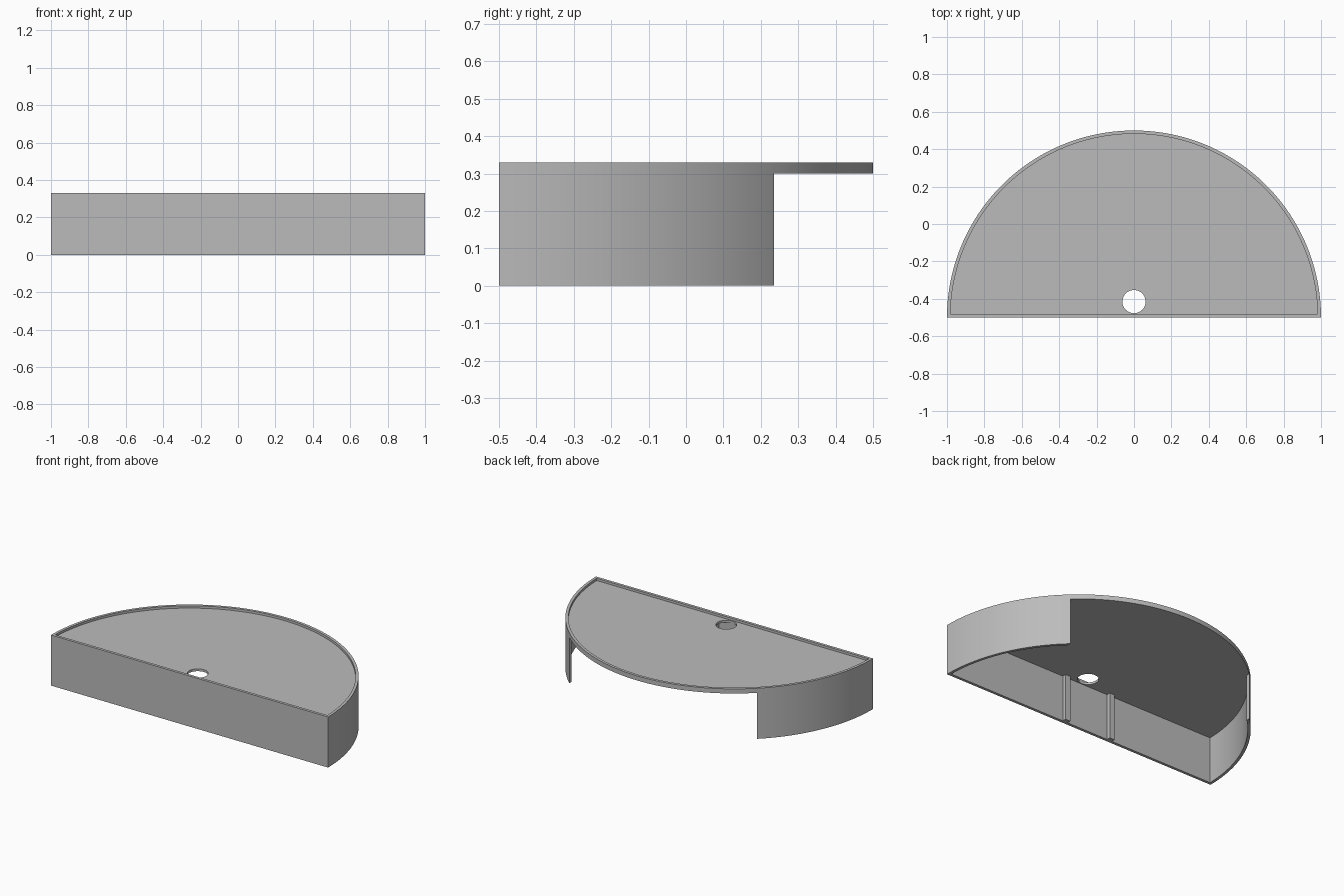
import bpy, bmesh, math

FLAT_Y = -0.5      # straight front edge, also the arc's centre line
HEIGHT = 0.33
WALL = 0.018
PLATE_BOTTOM, PLATE_TOP = 0.30, 0.315
GAP = 0.678        # half width of the opening at the back

cube = bpy.data.objects.get("Cube")
if cube:
    bpy.data.objects.remove(cube, do_unlink=True)

grey = bpy.data.materials.new("plain grey")
grey.use_nodes = True
colour = (0.5, 0.5, 0.5, 1)
grey.diffuse_color = colour
grey.node_tree.nodes["Principled BSDF"].inputs["Base Color"].default_value = colour


def prism(name, outline, z0, z1):
    """Upright solid over a flat outline."""
    bm = bmesh.new()
    face = bm.faces.new([bm.verts.new((x, y, z0)) for x, y in outline])
    new = bmesh.ops.extrude_face_region(bm, geom=[face])["geom"]
    tops = [v for v in new if isinstance(v, bmesh.types.BMVert)]
    bmesh.ops.translate(bm, vec=(0, 0, z1 - z0), verts=tops)
    bmesh.ops.recalc_face_normals(bm, faces=bm.faces)
    mesh = bpy.data.meshes.new(name)
    bm.to_mesh(mesh)
    bm.free()
    mesh.materials.append(grey)
    obj = bpy.data.objects.new(name, mesh)
    bpy.context.collection.objects.link(obj)
    return obj


def arc(radius, start, end, steps):
    return [(radius * math.cos(a), FLAT_Y + radius * math.sin(a))
            for a in (start + (end - start) * i / steps for i in range(steps + 1))]


def inset_arc(start, end, steps):
    """Arc along the inside of the wall, ending on the front wall's inner face."""
    return arc(1 - WALL, start, end, steps)


def carve(target, cutter):
    cutter.hide_render = True
    mod = target.modifiers.new("cut", "BOOLEAN")
    mod.operation = "DIFFERENCE"
    mod.solver = "EXACT"
    mod.object = cutter
    bpy.context.view_layer.objects.active = target
    bpy.ops.object.modifier_apply(modifier=mod.name)
    bpy.data.objects.remove(cutter, do_unlink=True)


# half-round tray body
body = prism("half_round_tray", arc(1, 0, math.pi, 96), 0, HEIGHT)

# shallow recess on top, leaving a thin raised rim
low = math.asin(WALL / (1 - WALL))
carve(body, prism("top_recess", inset_arc(low, math.pi - low, 96), PLATE_TOP, HEIGHT + 0.1))

# hollow underside, open at the back between the two side skirts
edge = math.acos(GAP / (1 - WALL))
hollow = (inset_arc(low, edge, 24) + [(GAP, 0.7), (-GAP, 0.7)]
          + inset_arc(math.pi - edge, math.pi - low, 24))
carve(body, prism("underside_hollow", hollow, -0.1, PLATE_BOTTOM))

# round hole through the plate
hole = [(0.062 * math.cos(a), -0.415 + 0.062 * math.sin(a))
        for a in (math.tau * i / 48 for i in range(48))]
carve(body, prism("plate_hole", hole, 0.2, 0.5))

# two slim upright ribs inside the front wall
for side, x in (("left", 0.118), ("right", -0.218)):
    y0, y1 = FLAT_Y + WALL - 0.004, FLAT_Y + WALL + 0.025
    prism(side + "_rib", [(x - 0.018, y0), (x + 0.018, y0), (x + 0.018, y1), (x - 0.018, y1)],
          0, PLATE_BOTTOM + 0.004)

# smooth curves, sharp corners
bpy.ops.object.select_all(action="DESELECT")
body.select_set(True)
bpy.context.view_layer.objects.active = body
bpy.ops.object.shade_smooth_by_angle(angle=math.radians(30))
